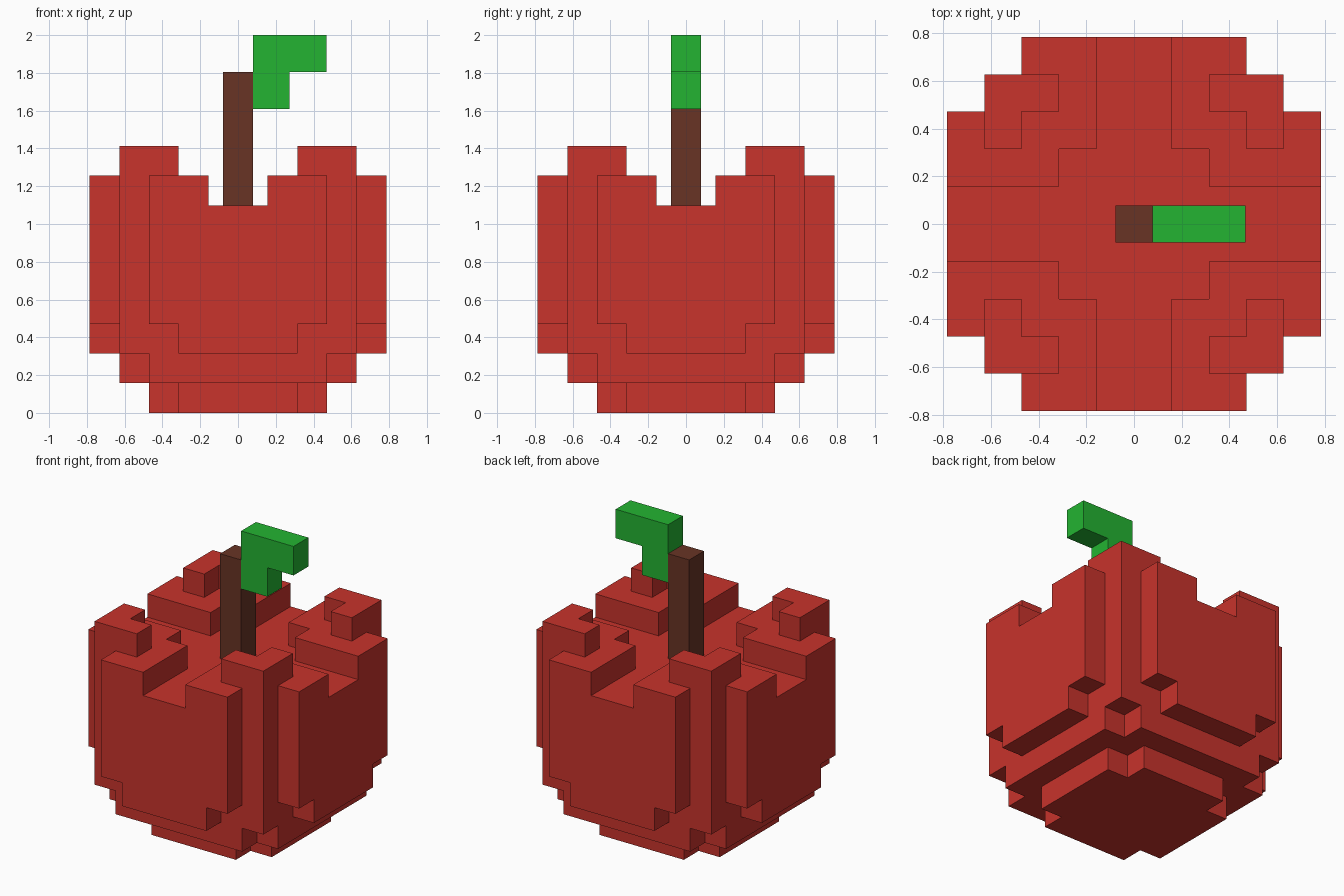
import bpy
import bmesh
from mathutils import Vector

U = 0.157        # edge of one body block
HALF = U / 2     # half thickness of stem and leaf

if "Cube" in bpy.data.objects:
    bpy.data.objects.remove(bpy.data.objects["Cube"], do_unlink=True)


def material(name, color):
    mat = bpy.data.materials.new(name)
    mat.use_nodes = True
    mat.diffuse_color = (*color, 1)
    bsdf = next(n for n in mat.node_tree.nodes if n.type == 'BSDF_PRINCIPLED')
    bsdf.inputs["Base Color"].default_value = (*color, 1)
    return mat


def finish(name, bm, mat):
    bmesh.ops.recalc_face_normals(bm, faces=bm.faces)
    mesh = bpy.data.meshes.new(name)
    bm.to_mesh(mesh)
    bm.free()
    mesh.materials.append(mat)
    obj = bpy.data.objects.new(name, mesh)
    bpy.context.collection.objects.link(obj)
    return obj


def extruded_profile(name, points, mat):
    """Extrude an x-z outline through the stem thickness."""
    bm = bmesh.new()
    face = bm.faces.new([bm.verts.new((x, -HALF, z)) for x, z in points])
    result = bmesh.ops.extrude_face_region(bm, geom=[face])
    verts = [v for v in result["geom"] if isinstance(v, bmesh.types.BMVert)]
    bmesh.ops.translate(bm, verts=verts, vec=(0, 2 * HALF, 0))
    return finish(name, bm, mat)


def filled(i, j, k):
    """Block rule for the fruit, symmetric in both horizontal axes."""
    a, b = (max(n, -1 - n) for n in (i, j))
    lo, hi = min(a, b), max(a, b)
    if k == 0:                      # base
        return hi < 3 and lo < 2
    if k == 1:                      # lower step
        return hi < 4 and lo < 3
    if k == 2:                      # underside of the side plates
        return hi < 4 or (hi < 5 and lo < 2)
    wall = hi < 4 or (hi < 5 and lo < 3)
    if 3 <= k < 7:                  # main body
        return wall
    if k == 7:                      # four shoulders around the cross groove
        return wall and lo >= 1 and hi >= 2
    if k == 8:                      # corner crowns
        return hi == 3 and lo >= 2
    return False


def block_body(name, mat):
    bm = bmesh.new()
    cache = {}

    def vert(p):
        key = tuple(round(c) for c in p)
        if key not in cache:
            cache[key] = bm.verts.new(Vector(key) * U)
        return cache[key]

    axes = [Vector(c) for c in ((1, 0, 0), (0, 1, 0), (0, 0, 1))]
    cells = [(i, j, k) for i in range(-5, 5) for j in range(-5, 5)
             for k in range(9) if filled(i, j, k)]
    for cell in cells:
        for n in range(3):
            s, t = axes[(n + 1) % 3], axes[(n + 2) % 3]
            for side in (0, 1):
                step = axes[n] * (2 * side - 1)
                near = Vector(cell) + step
                if filled(*(round(c) for c in near)):
                    continue
                p = Vector(cell) + axes[n] * side
                quad = [p, p + s, p + s + t, p + t]
                if not side:
                    quad.reverse()
                bm.faces.new([vert(q) for q in quad])
    # Merge the block faces into large flat panels
    bmesh.ops.dissolve_limit(bm, angle_limit=0.01, verts=bm.verts, edges=bm.edges)
    return finish(name, bm, mat)


red = material("fruit red", (0.578, 0.033, 0.025))
brown = material("stem brown", (0.138, 0.034, 0.018))
green = material("leaf green", (0.017, 0.456, 0.032))

# Fruit body
block_body("fruit_body", red)

# Stem
bottom, top = 7 * U, 1.805
extruded_profile("stem", [(-HALF, bottom), (HALF, bottom), (HALF, top), (-HALF, top)], brown)

# Leaf: stepped outline
L = 0.195
x0, z0 = HALF, 2 - 2 * L
outline = [(0, 0), (1, 0), (1, 1), (2, 1), (2, 2), (0, 2)]
extruded_profile("leaf", [(x0 + L * x, z0 + L * z) for x, z in outline], green)
